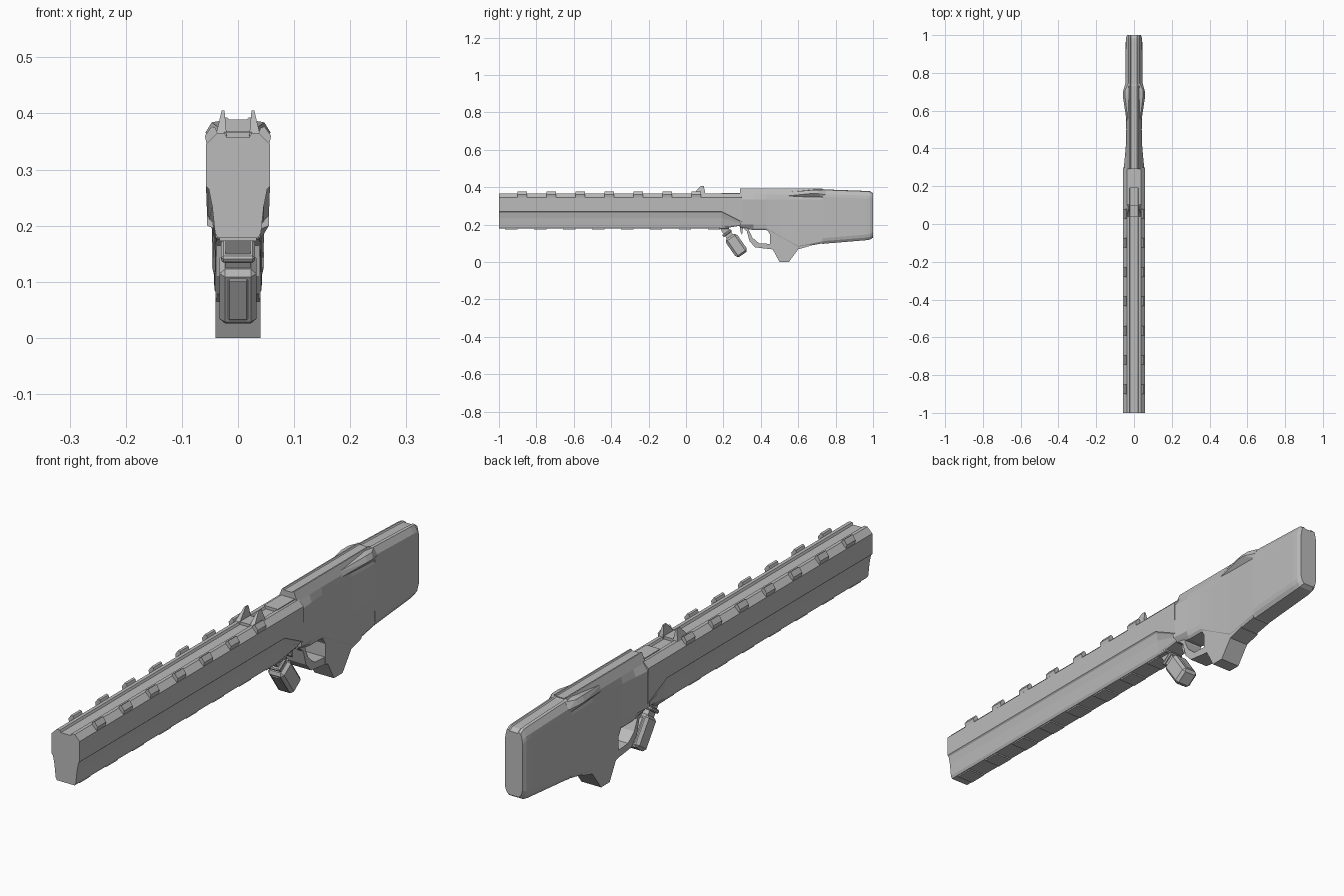
import bpy, bmesh, math
from mathutils import Matrix, Vector

if "Cube" in bpy.data.objects:
    bpy.data.objects.remove(bpy.data.objects["Cube"])

grey = bpy.data.materials.new("plain grey")
grey.diffuse_color = (0.5, 0.5, 0.5, 1)
grey.use_nodes = True
grey.node_tree.nodes["Principled BSDF"].inputs["Base Color"].default_value = grey.diffuse_color


def finish(bm, name):
    bmesh.ops.recalc_face_normals(bm, faces=bm.faces)
    me = bpy.data.meshes.new(name)
    bm.to_mesh(me)
    bm.free()
    me.materials.append(grey)
    ob = bpy.data.objects.new(name, me)
    bpy.context.collection.objects.link(ob)
    return ob


def loft(name, stations):
    """Skin mirrored half sections (x, z), listed top to bottom, along y."""
    bm = bmesh.new()
    rings = []
    for y, half in stations:
        pts = half + [(-x, z) for x, z in reversed(half)]
        rings.append([bm.verts.new((x, y, z)) for x, z in pts])
    n = len(rings[0])
    for a, b in zip(rings, rings[1:]):
        for i in range(n):
            j = (i + 1) % n
            bm.faces.new((a[i], a[j], b[j], b[i]))
    bm.faces.new(rings[0])
    bm.faces.new(rings[-1])
    return finish(bm, name)


def plate(name, profile, hw):
    """Side profile (y, z) extruded across x."""
    bm = bmesh.new()
    a = [bm.verts.new((-hw, y, z)) for y, z in profile]
    b = [bm.verts.new((hw, y, z)) for y, z in profile]
    for i in range(len(a)):
        j = (i + 1) % len(a)
        bm.faces.new((a[i], a[j], b[j], b[i]))
    bm.faces.new(a)
    bm.faces.new(b)
    return finish(bm, name)


def hulls(name, groups):
    """Convex pieces, each mirrored in x, joined in one object."""
    bm = bmesh.new()
    for pts in groups:
        for s in (1, -1):
            vs = [bm.verts.new((s * x, y, z)) for x, y, z in pts]
            res = bmesh.ops.convex_hull(bm, input=vs)
            junk = [v for v in res["geom_interior"] if isinstance(v, bmesh.types.BMVert)]
            bmesh.ops.delete(bm, geom=junk, context="VERTS")
    bmesh.ops.dissolve_limit(bm, angle_limit=0.01, verts=bm.verts, edges=bm.edges)
    return finish(bm, name)


def block(name, y, z, size, tilt=0.0, bevel=0.0):
    bm = bmesh.new()
    bmesh.ops.create_cube(bm, size=1)
    bmesh.ops.scale(bm, vec=size, verts=bm.verts)
    if bevel:
        bmesh.ops.bevel(bm, geom=bm.edges[:], offset=bevel, segments=1, affect="EDGES")
    bmesh.ops.transform(bm, matrix=Matrix.Translation(Vector((0, y, z))) @ Matrix.Rotation(tilt, 4, "X"),
                        verts=bm.verts)
    return finish(bm, name)


# Long fore-end: wide upper half stepping in to a tapering lower half
fore = [(0.02, 0.357), (0.024, 0.365), (0.037, 0.365), (0.057, 0.345), (0.057, 0.27),
        (0.052, 0.265), (0.046, 0.235), (0.041, 0.188), (0.036, 0.178)]
fore_end = fore[:4] + [(0.055, 0.215), (0.052, 0.21), (0.046, 0.205), (0.041, 0.2), (0.036, 0.195)]
loft("fore_end", [(-1, fore), (0.19, fore), (0.3, fore_end)])

# Lugs on the upper chamfers and flat ribs below
step = 0.155
hulls("side_lugs", [[(x, y + step * i, z) for y in (-0.9, -0.85)
                     for x, z in ((0.036, 0.364), (0.04, 0.374), (0.047, 0.377), (0.059, 0.36), (0.056, 0.345))]
                    for i in range(7)])
for i in range(8):
    block("under_rib", -0.935 + step * i, 0.1765, (0.066, 0.066, 0.007))

# Rear sight: two tapered posts with a low bridge
hulls("sight_posts", [[(0.02, 0.035, 0.36), (0.04, 0.035, 0.36), (0.02, 0.105, 0.36), (0.04, 0.105, 0.36),
                       (0.024, 0.078, 0.405), (0.029, 0.078, 0.405),
                       (0.024, 0.095, 0.405), (0.029, 0.095, 0.405)]])
block("sight_bridge", 0.07, 0.361, (0.05, 0.06, 0.012))
block("bridge_block", 0.24, 0.361, (0.056, 0.1, 0.014))


# Receiver, waisted in plan
def body(w, zb, top=0.393):
    return [(0.016, top - 0.004), (0.019, top), (0.024, top), (min(w, 0.038), 0.36),
            (w, 0.335), (w, 0.2), (min(w, 0.043), zb + 0.01), (0.036, zb)]


loft("receiver", [(0.29, body(0.055, 0.185)), (0.36, body(0.048, 0.17)), (0.43, body(0.042, 0.17)),
                  (0.5, body(0.041, 0.13)), (0.6, body(0.042, 0.075)), (0.73, body(0.046, 0.1))])

# Grip and the open guard in front of it
plate("grip", [(0.43, 0.23), (0.435, 0.17), (0.45, 0.145), (0.45, 0.07), (0.465, 0.065), (0.5, 0.0),
               (0.55, 0.0), (0.6, 0.068), (0.66, 0.085), (0.66, 0.23)], 0.04)
plate("trigger_guard", [(0.27, 0.21), (0.325, 0.165), (0.34, 0.11), (0.37, 0.078), (0.455, 0.068),
                        (0.455, 0.096), (0.39, 0.1), (0.355, 0.13), (0.337, 0.168), (0.34, 0.22)], 0.038)
plate("guard_spur", [(0.285, 0.2), (0.305, 0.185), (0.3, 0.145), (0.293, 0.155)], 0.012)


# Butt with chamfered edges
def butt(w, top, zb):
    return [(0.016, top - 0.004), (0.02, top), (0.029, top - 0.003), (w - 0.002, top - 0.025),
            (w, top - 0.04), (w, zb + 0.03), (w - 0.004, zb + 0.014), (w - 0.014, zb)]


loft("butt", [(0.73, butt(0.046, 0.39, 0.095)), (0.74, butt(0.046, 0.388, 0.098)),
              (0.96, butt(0.044, 0.38, 0.116)), (0.985, butt(0.042, 0.378, 0.12)),
              (1.0, butt(0.036, 0.368, 0.13))])

# Cheek wedges along the upper edges
hulls("cheek_wedges", [[(0.03, 0.53, 0.372), (0.037, 0.53, 0.352), (0.04, 0.66, 0.345), (0.058, 0.67, 0.366),
                        (0.058, 0.7, 0.366), (0.047, 0.67, 0.384), (0.047, 0.71, 0.384), (0.026, 0.7, 0.388),
                        (0.042, 0.74, 0.345), (0.046, 0.745, 0.36), (0.03, 0.745, 0.385)]])

# Tilted front grip hung on a collar
tilt = math.radians(35)
block("grip_mount", 0.205, 0.181, (0.08, 0.05, 0.012), 0, 0.003)
block("grip_neck", 0.218, 0.16, (0.044, 0.04, 0.06), tilt)
block("grip_collar", 0.22, 0.154, (0.06, 0.056, 0.014), tilt, 0.004)
block("front_grip", 0.269, 0.088, (0.066, 0.068, 0.118), tilt, 0.01)
block("grip_panel", 0.269, 0.088, (0.036, 0.074, 0.09), tilt, 0.003)
